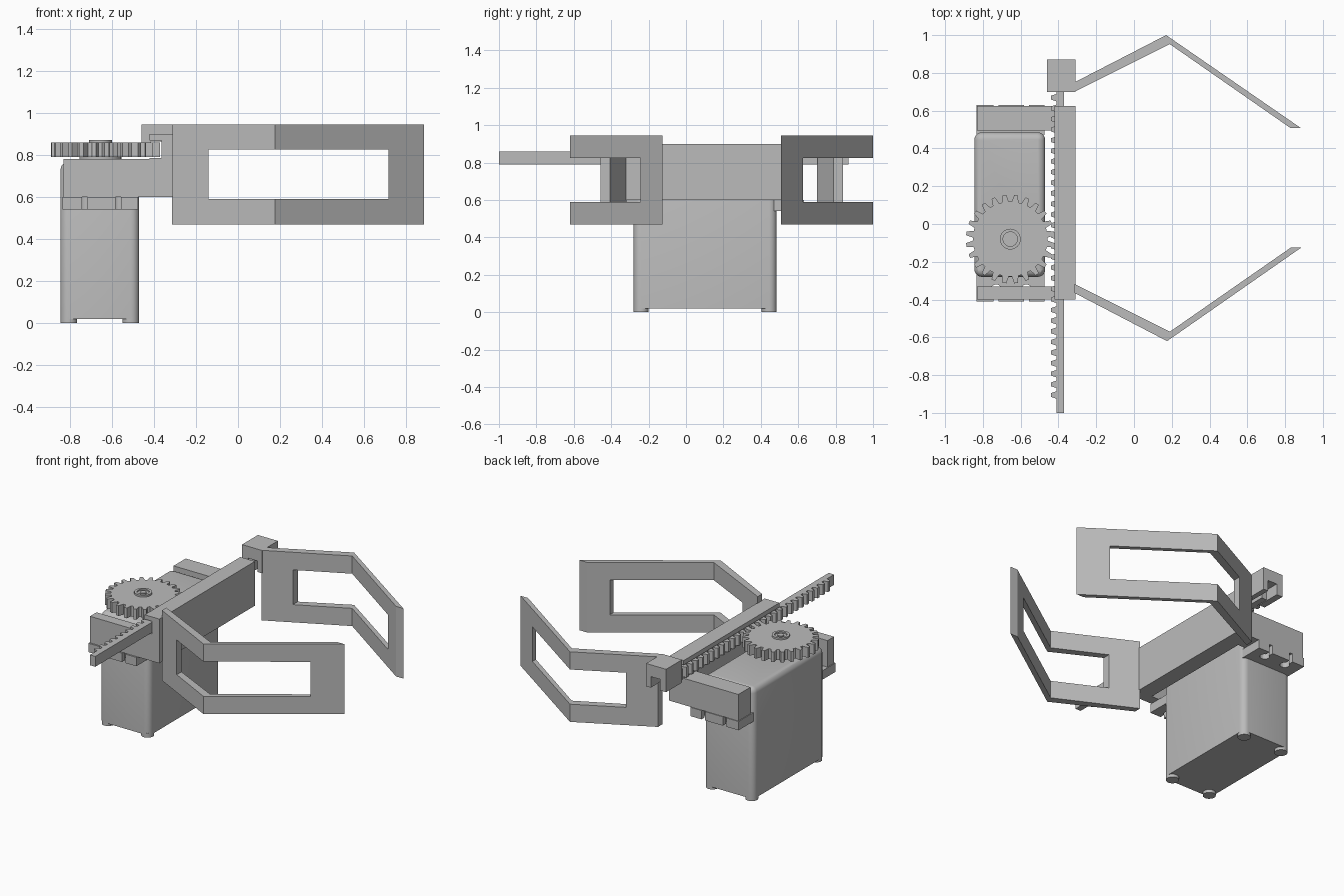
import bpy, bmesh, math
from mathutils import Vector

cube = bpy.data.objects.get("Cube")
if cube:
    bpy.data.objects.remove(cube, do_unlink=True)

grey = bpy.data.materials.new("plain_grey")
grey.use_nodes = True
GREY = (0.5, 0.5, 0.5, 1)
grey.diffuse_color = GREY
grey.node_tree.nodes["Principled BSDF"].inputs["Base Color"].default_value = GREY


def finish(name, bm):
    bmesh.ops.recalc_face_normals(bm, faces=bm.faces)
    mesh = bpy.data.meshes.new(name)
    bm.to_mesh(mesh)
    bm.free()
    mesh.materials.append(grey)
    ob = bpy.data.objects.new(name, mesh)
    bpy.context.collection.objects.link(ob)
    return ob


def prism(name, pts, lo, hi, axis="z"):
    """Extrude an outline: (x, y) along z, or (x, z) along y."""
    place = (lambda a, b, h: (a, b, h)) if axis == "z" else (lambda a, b, h: (a, h, b))
    bm = bmesh.new()
    low = [bm.verts.new(place(a, b, lo)) for a, b in pts]
    high = [bm.verts.new(place(a, b, hi)) for a, b in pts]
    bm.faces.new(low)
    bm.faces.new(high)
    for i in range(len(pts)):
        j = (i + 1) % len(pts)
        bm.faces.new((low[i], low[j], high[j], high[i]))
    return finish(name, bm)


def box(name, x0, x1, y0, y1, z0, z1):
    return prism(name, [(x0, y0), (x1, y0), (x1, y1), (x0, y1)], z0, z1)


def disc(name, x, y, r, z0, z1, n=32):
    ring = [(x + r * math.cos(math.tau * i / n), y + r * math.sin(math.tau * i / n)) for i in range(n)]
    return prism(name, ring, z0, z1)


def smooth(ob):
    bpy.ops.object.select_all(action="DESELECT")
    ob.select_set(True)
    bpy.context.view_layer.objects.active = ob
    bpy.ops.object.shade_smooth_by_angle(angle=math.radians(30))


def cut(ob, cutter):
    cutter.hide_render = True
    mod = ob.modifiers.new("cut", "BOOLEAN")
    mod.operation, mod.solver, mod.object = "DIFFERENCE", "EXACT", cutter
    bpy.context.view_layer.objects.active = ob
    bpy.ops.object.modifier_apply(modifier=mod.name)
    bpy.data.objects.remove(cutter, do_unlink=True)


# Motor case with rounded upright edges and a chamfered top
X0, X1, Y0, Y1 = -0.845, -0.47, -0.28, 0.485
case = box("motor_case", X0, X1, Y0, Y1, 0.02, 0.765)
bm = bmesh.new()
bm.from_mesh(case.data)
upright = [e for e in bm.edges if abs(e.verts[0].co.z - e.verts[1].co.z) > 0.1]
bmesh.ops.bevel(bm, geom=upright, offset=0.04, segments=5, profile=0.5, affect="EDGES")
rim = [e for e in bm.edges if all(v.co.z > 0.76 for v in e.verts)]
bmesh.ops.bevel(bm, geom=rim, offset=0.035, segments=3, profile=0.5, affect="EDGES")
bm.to_mesh(case.data)
bm.free()
smooth(case)

# Corner feet
for i, x in enumerate((X0 + 0.04, X1 - 0.04)):
    for j, y in enumerate((Y0 + 0.04, Y1 - 0.04)):
        smooth(disc(f"foot_{i}{j}", x, y, 0.04, 0, 0.03, 24))

# Mounting flanges with open screw slots, and the bracket beams above them
for side, y0, y1, hole, edge in (("front", -0.41, -0.26, -0.35, -0.45),
                                 ("back", 0.47, 0.63, 0.57, 0.67)):
    flange = box(side + "_flange", -0.835, -0.475, y0, y1, 0.54, 0.6)
    for x in (-0.73, -0.57):
        cut(flange, disc("hole_cutter", x, hole, 0.03, 0.5, 0.65, 20))
        cut(flange, box("slot_cutter", x - 0.013, x + 0.013, min(hole, edge), max(hole, edge), 0.5, 0.65))
box("front_beam", -0.83, -0.4, -0.4, -0.33, 0.6, 0.78)
box("back_beam", -0.83, -0.4, 0.495, 0.625, 0.6, 0.78)

# Guide rail, open towards the gear
prism("guide_rail", [(-0.42, 0.6), (-0.31, 0.6), (-0.31, 0.9), (-0.42, 0.9),
                     (-0.42, 0.87), (-0.365, 0.87), (-0.365, 0.785), (-0.42, 0.785)],
      -0.4, 0.625, "y")

# Toothed rack
PITCH = 0.0562
rack = [(-0.37, 0.78), (-0.37, -1.0), (-0.41, -1.0)]
for i in range(29):
    y = -0.905 + i * PITCH
    rack += [(-0.41, y - 0.02), (-0.44, y - 0.01), (-0.44, y + 0.01), (-0.41, y + 0.02)]
rack.append((-0.41, 0.78))
prism("toothed_rack", rack, 0.79, 0.86)

# Drive gear with hub and shaft
GX, GY, TEETH = -0.655, -0.08, 24
outline = []
for i in range(TEETH):
    for turn, r in ((-0.34, 0.198), (-0.16, 0.235), (0.16, 0.235), (0.34, 0.198)):
        a = math.tau * (i + 0.5 + turn) / TEETH
        outline.append((GX + r * math.cos(a), GY + r * math.sin(a)))
prism("drive_gear", outline, 0.79, 0.86)
hub = disc("gear_hub", GX, GY, 0.055, 0.855, 0.872)
cut(hub, disc("hub_cutter", GX, GY, 0.038, 0.863, 0.9))
smooth(hub)
smooth(disc("gear_shaft", GX, GY, 0.1, 0.75, 0.795))
smooth(disc("shaft_tip", GX, GY, 0.02, 0.855, 0.87))

# Sliding block with a passage for the rack
block = box("slider_block", -0.46, -0.31, 0.7, 0.87, 0.79, 0.945)
cut(block, box("passage_cutter", -0.415, -0.345, 0.65, 0.95, 0.75, 0.865))

# Bent gripper jaws with a long window
jaws = {
    "front_jaw": [(-0.315, -0.365), (0.175, -0.62), (0.885, -0.125),
                  (0.83, -0.125), (0.19, -0.57), (-0.315, -0.318)],
    "back_jaw": [(-0.315, 0.7), (0.19, 0.952), (0.83, 0.507),
                 (0.885, 0.507), (0.17, 1.0), (-0.315, 0.75)],
}
for name, pts in jaws.items():
    jaw = prism(name, pts, 0.47, 0.945)
    cut(jaw, box("window_cutter", -0.14, 0.715, -1.2, 1.2, 0.59, 0.825))
